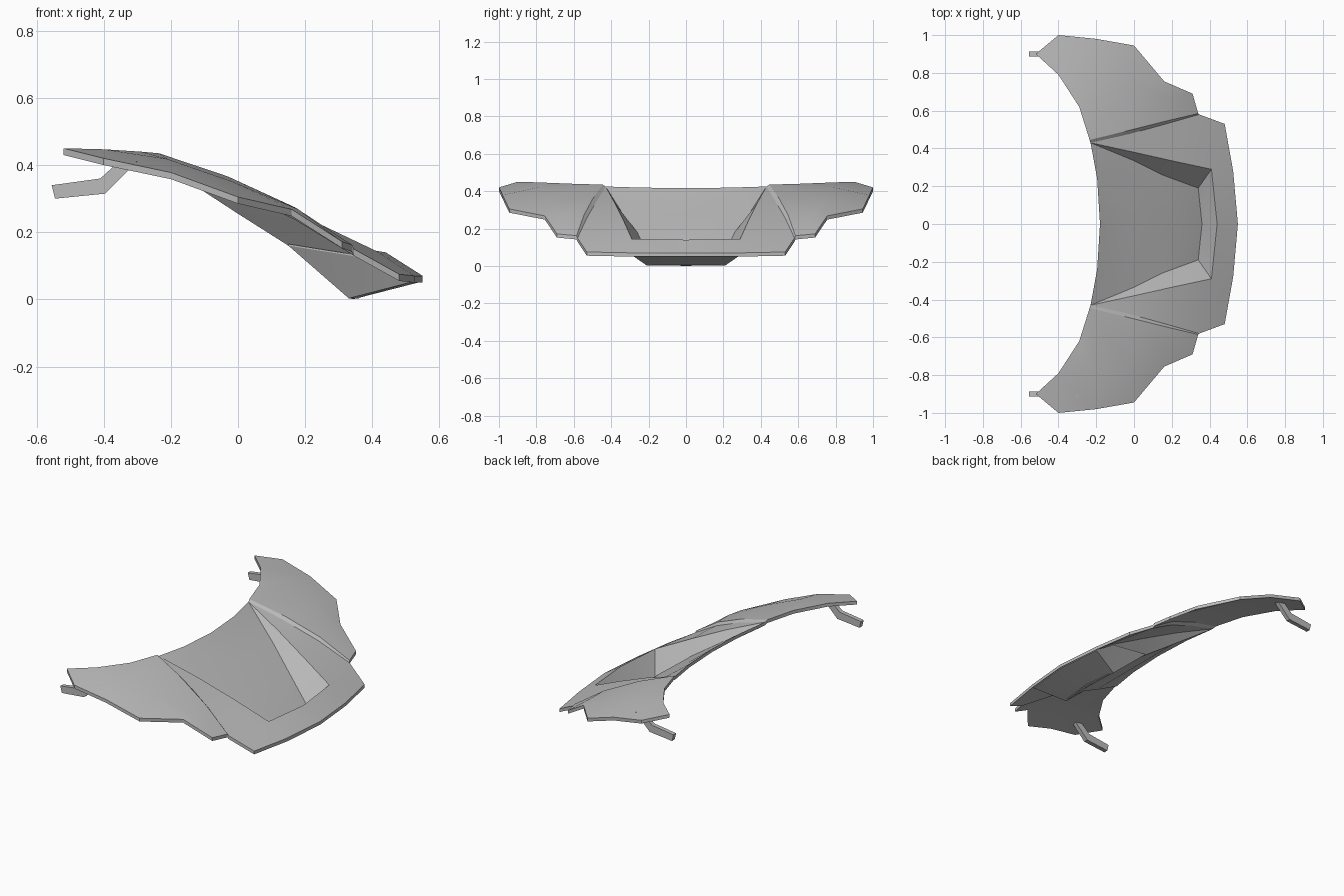
import bpy, bmesh, math

cube = bpy.data.objects.get("Cube")
if cube:
    bpy.data.objects.remove(cube, do_unlink=True)

THICK = 0.02

metal = bpy.data.materials.new("panel_grey")
metal.use_nodes = True
grey = (0.5, 0.5, 0.5, 1.0)
metal.diffuse_color = grey
for node in metal.node_tree.nodes:
    if node.type == "BSDF_PRINCIPLED":
        node.inputs["Base Color"].default_value = grey


def finish(name, bm, smooth=True):
    """Weld, orient and link a finished mesh."""
    bmesh.ops.remove_doubles(bm, verts=bm.verts, dist=0.0005)
    bmesh.ops.recalc_face_normals(bm, faces=bm.faces)
    mesh = bpy.data.meshes.new(name)
    bm.to_mesh(mesh)
    bm.free()
    mesh.materials.append(metal)
    obj = bpy.data.objects.new(name, mesh)
    bpy.context.collection.objects.link(obj)
    if smooth:
        bpy.ops.object.select_all(action="DESELECT")
        obj.select_set(True)
        bpy.context.view_layer.objects.active = obj
        bpy.ops.object.shade_smooth_by_angle(angle=math.radians(18))
    return obj


def sheet(name, points, faces, thick=THICK):
    """Half a pressed panel, given thickness and mirrored across y = 0."""
    bm = bmesh.new()
    for side in (1, -1):
        top = {k: bm.verts.new((x, y * side, z)) for k, (x, y, z) in points.items()}
        low = {k: bm.verts.new((x, y * side, z - thick)) for k, (x, y, z) in points.items()}
        count = {}
        for face in faces:
            keys = face.split()
            bm.faces.new([top[k] for k in keys])
            bm.faces.new([low[k] for k in reversed(keys)])
            for a, b in zip(keys, keys[1:] + keys[:1]):
                count.setdefault(frozenset((a, b)), []).append((a, b))
        for uses in count.values():
            a, b = uses[0]
            on_middle = points[a][1] == 0 and points[b][1] == 0
            if len(uses) == 1 and not on_middle:
                bm.faces.new((top[a], low[a], low[b], top[b]))
    return finish(name, bm)


# Key points: rear edge, outer edge, crease, scoop rim and scoop floor
rear = dict(r1=(-.29, .62, .44), r2=(-.40, .79, .447), r3=(-.52, .90, .45))
outer = dict(s1=(-.40, 1, .42), s2=(-.20, .98, .378), s3=(0, .945, .305),
             s4=(.16, .755, .268), s5=(.31, .69, .172))
middle = dict(m0=(-.21, .80, .418), m1=(-.02, .75, .352), m2=(.18, .67, .268))
crease_high = dict(c0=(-.235, .445, .435), c1=(-.03, .495, .366),
                   c2=(.17, .545, .274), c3=(.34, .585, .162))
crease_low = dict(k1=(-.03, .475, .352), k2=(.17, .53, .257), k3=(.345, .58, .15))
rim = dict(p0=(-.23, .43, .425), p1=(0, .38, .335), p2=(.2, .335, .245),
           p3=(.41, .29, .145), p4=(.44, 0, .14))
nose = dict(f1=(.48, .53, .075), f2=(.525, .28, .07), f3=(.55, 0, .07))
floor = dict(e1=(0, .335, .275), e2=(.15, .26, .18), e3=(.34, .19, .024),
             b0=(-.195, .24, .419), a0=(-.18, 0, .416), a1=(-.01, 0, .283),
             a2=(.18, 0, .165), a3=(.36, 0, .022))
points = {**rear, **outer, **middle, **crease_high, **crease_low, **rim, **nose, **floor}

wing_faces = ["r2 r3 s1", "r2 s1 s2 m0", "r1 r2 m0", "c0 r1 m0", "c0 m0 m1 c1",
              "m0 s2 s3 m1", "c1 m1 m2 c2", "m1 s3 s4 m2", "m2 s4 s5", "c2 m2 s5 c3"]
crease_faces = ["p0 c0 c1 k1", "k1 c1 c2 k2", "k2 c2 c3 k3"]
flank_faces = ["p0 k1 p1", "p1 k1 k2 p2", "p2 k2 k3 p3", "p3 k3 f1 f2", "p3 f2 f3 p4"]
wall_faces = ["p0 p1 e1", "p1 p2 e2 e1", "p2 p3 e3 e2", "p3 p4 a3 e3"]
floor_faces = ["p0 e1 b0", "b0 e1 a1 a0", "e1 e2 a2 a1", "e2 e3 a3 a2"]

sheet("hood_panel", points,
      wing_faces + crease_faces + flank_faces + wall_faces + floor_faces)

# Closing plate under the nose, from the scoop floor to the front lip
under = dict(corner=(.33, .21, .008), keel=(.345, 0, .006), lip=(.515, .28, .056),
             tip=(.54, 0, .056), top=(.40, .29, .125), back=(.15, .275, .165))
sheet("scoop_underside", under,
      ["corner lip tip keel", "corner top lip", "corner back top"], 0.005)

# Hinge arms under the rear corners
arm_profile = [(-.555, .34), (-.545, .30), (-.395, .315), (-.30, .41), (-.35, .415), (-.41, .36)]
for label, y in (("left", .90), ("right", -.90)):
    bm = bmesh.new()
    ends = [[bm.verts.new((x, y + dy, z)) for x, z in arm_profile] for dy in (-.013, .013)]
    for end in ends:
        bm.faces.new(end)
    total = len(arm_profile)
    for i in range(total):
        j = (i + 1) % total
        bm.faces.new((ends[0][i], ends[0][j], ends[1][j], ends[1][i]))
    finish("hinge_arm_" + label, bm, smooth=False)
